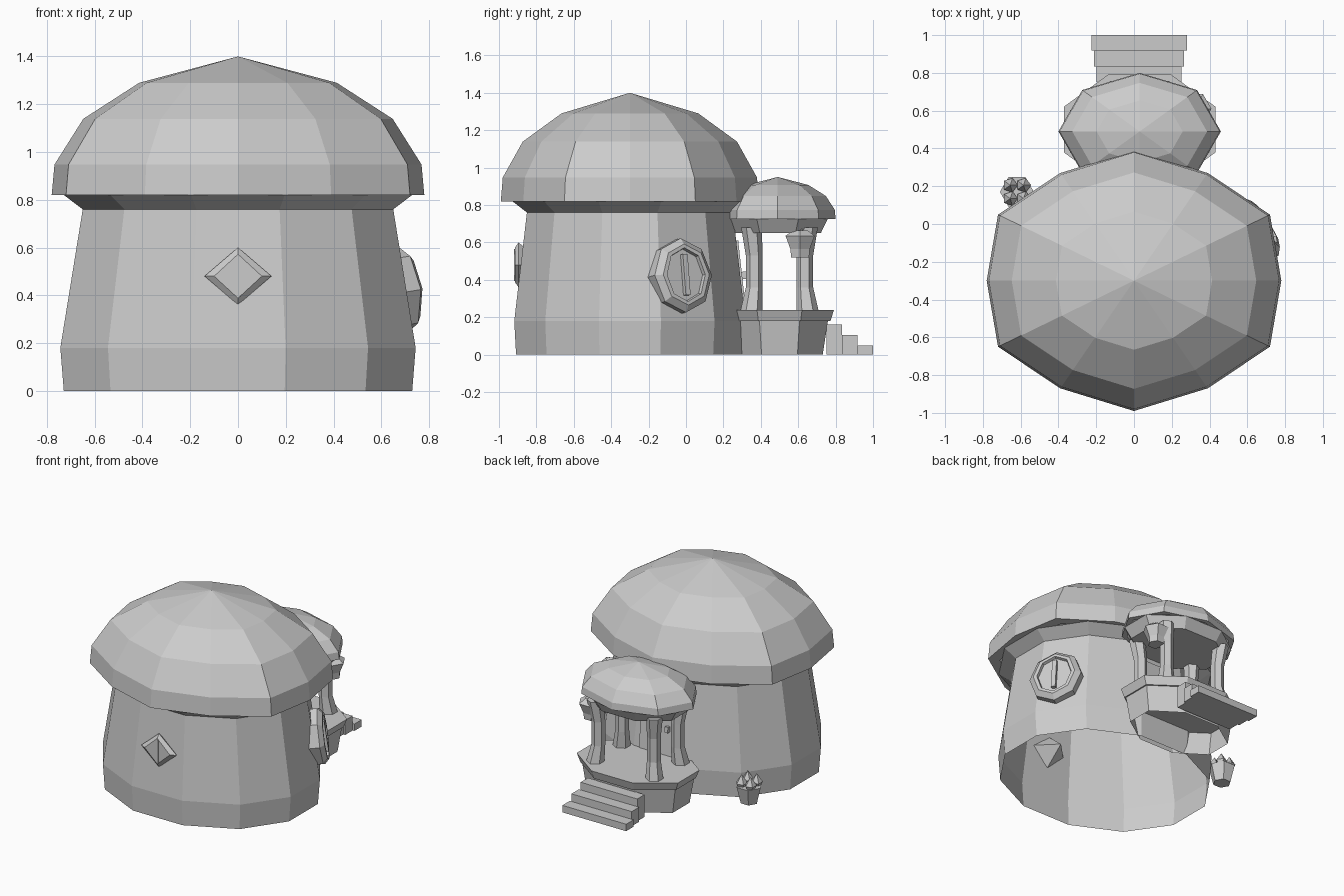
import bpy, bmesh, math
from mathutils import Matrix, Vector

cube = bpy.data.objects.get("Cube")
if cube:
    bpy.data.objects.remove(cube, do_unlink=True)

stone = bpy.data.materials.new("plain_grey")
stone.use_nodes = True
GREY = (0.6, 0.6, 0.6, 1)
stone.diffuse_color = GREY
stone.node_tree.nodes["Principled BSDF"].inputs["Base Color"].default_value = GREY


def finish(name, bm, matrix):
    mesh = bpy.data.meshes.new(name)
    bm.to_mesh(mesh)
    bm.free()
    mesh.materials.append(stone)
    obj = bpy.data.objects.new(name, mesh)
    obj.matrix_world = matrix
    bpy.context.collection.objects.link(obj)
    return obj


def ngon(sides, turn=0.0):
    """Unit polygon, turned by a fraction of one side."""
    step = math.tau / sides
    return [(math.cos((i + turn) * step), math.sin((i + turn) * step)) for i in range(sides)]


def loft(name, outline, rings, matrix, bottom=True, top=True):
    """Skin scaled copies of an outline; ring = (scale x, scale y, z, shift x, shift y)."""
    bm = bmesh.new()
    loops = []
    for sx, sy, z, *shift in rings:
        ox, oy = shift or (0, 0)
        loops.append([bm.verts.new((x * sx + ox, y * sy + oy, z)) for x, y in outline])
    n = len(outline)
    for low, high in zip(loops, loops[1:]):
        for i in range(n):
            j = (i + 1) % n
            bm.faces.new((low[i], low[j], high[j], high[i]))
    if bottom:
        bm.faces.new(loops[0][::-1])
    if top and rings[-1][0] > 0:
        bm.faces.new(loops[-1])
    bmesh.ops.remove_doubles(bm, verts=bm.verts[:], dist=1e-5)
    return finish(name, bm, matrix)


def box(name, size, centre, matrix=Matrix()):
    bm = bmesh.new()
    bmesh.ops.create_cube(bm, size=1, matrix=Matrix.Translation(centre) @ Matrix.Diagonal((*size, 1)))
    return finish(name, bm, matrix)


def at(x, y, z=0):
    return Matrix.Translation((x, y, z))


def facing(normal, place):
    """Local z points out of the wall, local y points up."""
    n = Vector(normal).normalized()
    x = Vector((0, 0, 1)).cross(n).normalized()
    y = n.cross(x)
    return at(*place) @ Matrix((x, y, n)).transposed().to_4x4()


def dome(name, outline, rx, ry, z, height, matrix):
    """Faceted cap with an open underside lip."""
    steps = [(0.9, 0), (1, 0), (0.985, 0.22), (0.83, 0.55), (0.53, 0.81), (0, 1)]
    loft(name, outline, [(rx * r, ry * r, z + height * h) for r, h in steps], matrix, bottom=False)


# House: open-bottomed wall with a flared collar under the cap
HOUSE = at(0, -0.3)
loft("house_wall", ngon(12, 0.5),
     [(0.755, 0.63, 0), (0.77, 0.64, 0.18), (0.673, 0.57, 0.76), (0.755, 0.65, 0.82)],
     HOUSE, bottom=False, top=False)

# Main cap, slightly boxy twelve-sided outline
quarter = [(1, 0), (0.923, 0.507), (0.5, 0.826)]
half = quarter + [(0, 1)] + [(-x, y) for x, y in quarter[:0:-1]]
dome("house_roof", half + [(-x, -y) for x, y in half], 0.78, 0.69, 0.82, 0.58, HOUSE)

# Round side window with raised frame and bar
side = facing((0.85, 0.53, 0.14), (0.645, -0.03, 0.42))
loft("side_window", ngon(8),
     [(0.18, 0.2, -0.06), (0.18, 0.2, 0.03), (0.145, 0.165, 0.06),
      (0.12, 0.145, 0.06), (0.115, 0.14, 0.04)], side)
box("side_window_bar", (0.03, 0.22, 0.03), (0, 0, 0.05), side)

# Diamond front window, pointed on its inner side
front = facing((0, -1, 0), (0, -0.895, 0.48))
loft("front_window", ngon(4),
     [(0, 0, -0.14), (0.14, 0.12, 0), (0.1, 0.092, 0.02)], front, bottom=False)
box("front_window_bar", (0.012, 0.17, 0.008), (0.005, 0, 0.021), front)

# Porch: base, floor slab, collar and small cap
PORCH = at(0.03, 0.5)
loft("porch_base", ngon(8, 0.5),
     [(0.37, 0.25, 0), (0.4, 0.28, 0.18)], PORCH, bottom=False, top=False)
loft("porch_floor", ngon(8, 0.5),
     [(0.41, 0.295, 0.18), (0.435, 0.315, 0.24)], PORCH)
CAP = at(0.03, 0.49)
loft("porch_collar", ngon(8, 0.5),
     [(0.35, 0.25, 0.65), (0.4, 0.29, 0.725)], CAP)
dome("porch_roof", ngon(8), 0.43, 0.31, 0.725, 0.225, CAP)

# Four bowed pillars, splayed at both ends
for sx, x_name in ((1, "left"), (-1, "right")):
    for sy, y_name in ((1, "back"), (-1, "front")):
        rings = [(r, r, z, sx * s, sy * s) for r, z, s in
                 ((0.06, 0.23, 0.015), (0.045, 0.36, 0), (0.045, 0.53, 0), (0.055, 0.68, 0.015))]
        loft(f"pillar_{y_name}_{x_name}", ngon(6, 0.5), rings,
             at(0.03 + sx * 0.22, 0.5 + sy * 0.135))

# Door panel on the house wall behind the porch
door = facing((0, 1, 0.11), (0.02, 0.275, 0.42))
box("door", (0.26, 0.38, 0.05), (0, 0, 0), door)
box("door_handle", (0.025, 0.04, 0.03), (0.09, 0, 0.035), door)

# Three steps, widening towards the ground
for i in range(3):
    depth, top = 0.083, 0.16 - 0.055 * i
    box(f"step_{i + 1}", (0.45 + 0.028 * i, depth, top),
        (0.027, 0.793 + depth * i, top / 2))

# Hanging lantern at the porch corner
loft("lantern", ngon(6),
     [(0.055, 0.055, 0.52), (0.06, 0.06, 0.565), (0.09, 0.09, 0.635), (0.045, 0.045, 0.665)],
     at(0.32, 0.61))
box("lantern_hook", (0.02, 0.02, 0.09), (0.32, 0.61, 0.7))

# Plant pot with pointed sprouts
POT = at(-0.62, 0.17)
loft("plant_pot", ngon(6), [(0.06, 0.06, 0), (0.09, 0.09, 0.12)], POT)
for i, (x, y) in enumerate(ngon(4, 0.5)):
    loft(f"sprout_{i + 1}", ngon(5),
         [(0.025, 0.025, 0.11), (0.04, 0.04, 0.14), (0, 0, 0.2)],
         POT @ at(x * 0.05, y * 0.05))
